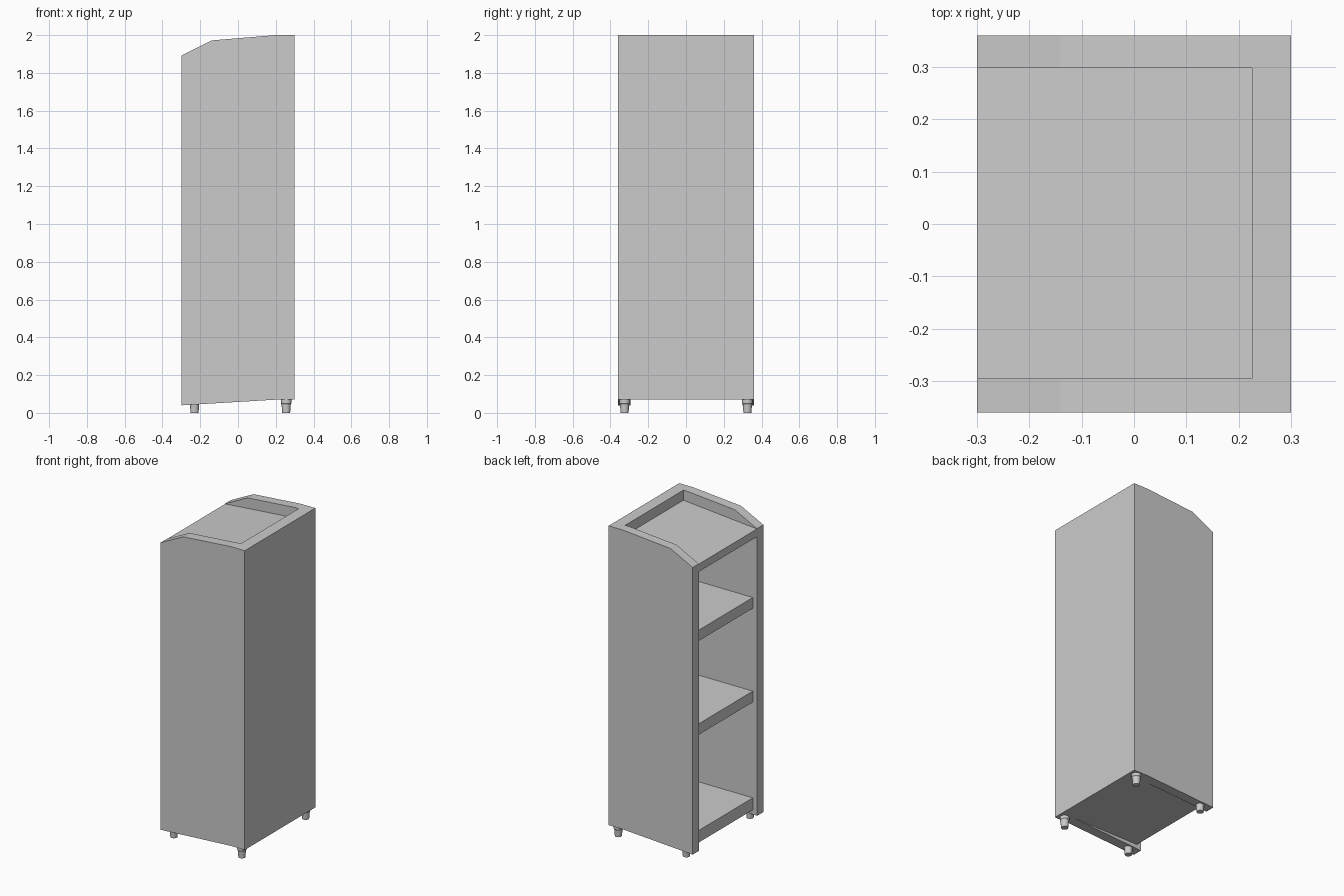
import bpy, bmesh, math

if "Cube" in bpy.data.objects:
    bpy.data.objects.remove(bpy.data.objects["Cube"])


def link_bmesh(name, bm):
    bmesh.ops.recalc_face_normals(bm, faces=bm.faces)
    mesh = bpy.data.meshes.new(name)
    bm.to_mesh(mesh)
    bm.free()
    ob = bpy.data.objects.new(name, mesh)
    bpy.context.collection.objects.link(ob)
    return ob


def extrude_profile(name, xz, y0, y1):
    """Extrude an (x, z) outline along y."""
    bm = bmesh.new()
    face = bm.faces.new([bm.verts.new((x, y0, z)) for x, z in xz])
    ext = bmesh.ops.extrude_face_region(bm, geom=[face])
    moved = [v for v in ext["geom"] if isinstance(v, bmesh.types.BMVert)]
    bmesh.ops.translate(bm, verts=moved, vec=(0, y1 - y0, 0))
    # extruding keeps the starting face only when needed as the end cap
    bmesh.ops.holes_fill(bm, edges=[e for e in bm.edges if e.is_boundary])
    return link_bmesh(name, bm)


def rect(x0, x1, z0, z1):
    return [(x0, z0), (x1, z0), (x1, z1), (x0, z1)]


def activate(ob):
    bpy.ops.object.select_all(action='DESELECT')
    ob.select_set(True)
    bpy.context.view_layer.objects.active = ob


INNER_Y0, INNER_Y1, BACK_X = -0.295, 0.298, 0.225

# Cabinet shell: two side panels and a back panel in one U-shaped body
shell = extrude_profile("cabinet_shell", [
    (-0.3, 0.04), (0.2, 0.07), (0.3, 0.07), (0.3, 2.0),
    (0.2, 2.0), (-0.14, 1.972), (-0.3, 1.892)], -0.36, 0.36)
cutter = extrude_profile("interior_cutter", rect(-1, BACK_X, -1, 3), INNER_Y0, INNER_Y1)
cutter.hide_render = True
cut = shell.modifiers.new("interior", 'BOOLEAN')
cut.operation = 'DIFFERENCE'
cut.solver = 'EXACT'
cut.object = cutter
activate(shell)
bpy.ops.object.modifier_apply(modifier=cut.name)
bpy.data.objects.remove(cutter, do_unlink=True)

# Flat shelves, set slightly back from the opening
for name, z0, z1 in (("bottom_shelf", 0.07, 0.148),
                     ("lower_shelf", 0.765, 0.836),
                     ("upper_shelf", 1.37, 1.44)):
    extrude_profile(name, rect(-0.27, BACK_X, z0, z1), INNER_Y0, INNER_Y1)

# Sloping top panel, sunk below the rim
extrude_profile("top_panel", [(-0.3, 1.84), (BACK_X, 1.885), (BACK_X, 1.935), (-0.3, 1.89)],
                INNER_Y0, INNER_Y1)


# Tapered feet with a wider collar
def foot(name, x, y, top):
    rings = [(0.021, 0.0), (0.0245, 0.045), (0.028, 0.05), (0.028, top)]
    n = 24
    bm = bmesh.new()
    loops = [[bm.verts.new((x + r * math.cos(2 * math.pi * i / n),
                            y + r * math.sin(2 * math.pi * i / n), z))
              for i in range(n)] for r, z in rings]
    for a, b in zip(loops, loops[1:]):
        for i in range(n):
            j = (i + 1) % n
            bm.faces.new((a[i], a[j], b[j], b[i]))
    bm.faces.new(loops[0][::-1])
    bm.faces.new(loops[-1])
    activate(link_bmesh(name, bm))
    bpy.ops.object.shade_smooth_by_angle(angle=math.radians(30))


for end, x in (("open", -0.23), ("back", 0.255)):
    for side, y in (("near", -0.325), ("far", 0.325)):
        foot(f"{end}_{side}_foot", x, y, 0.072)
